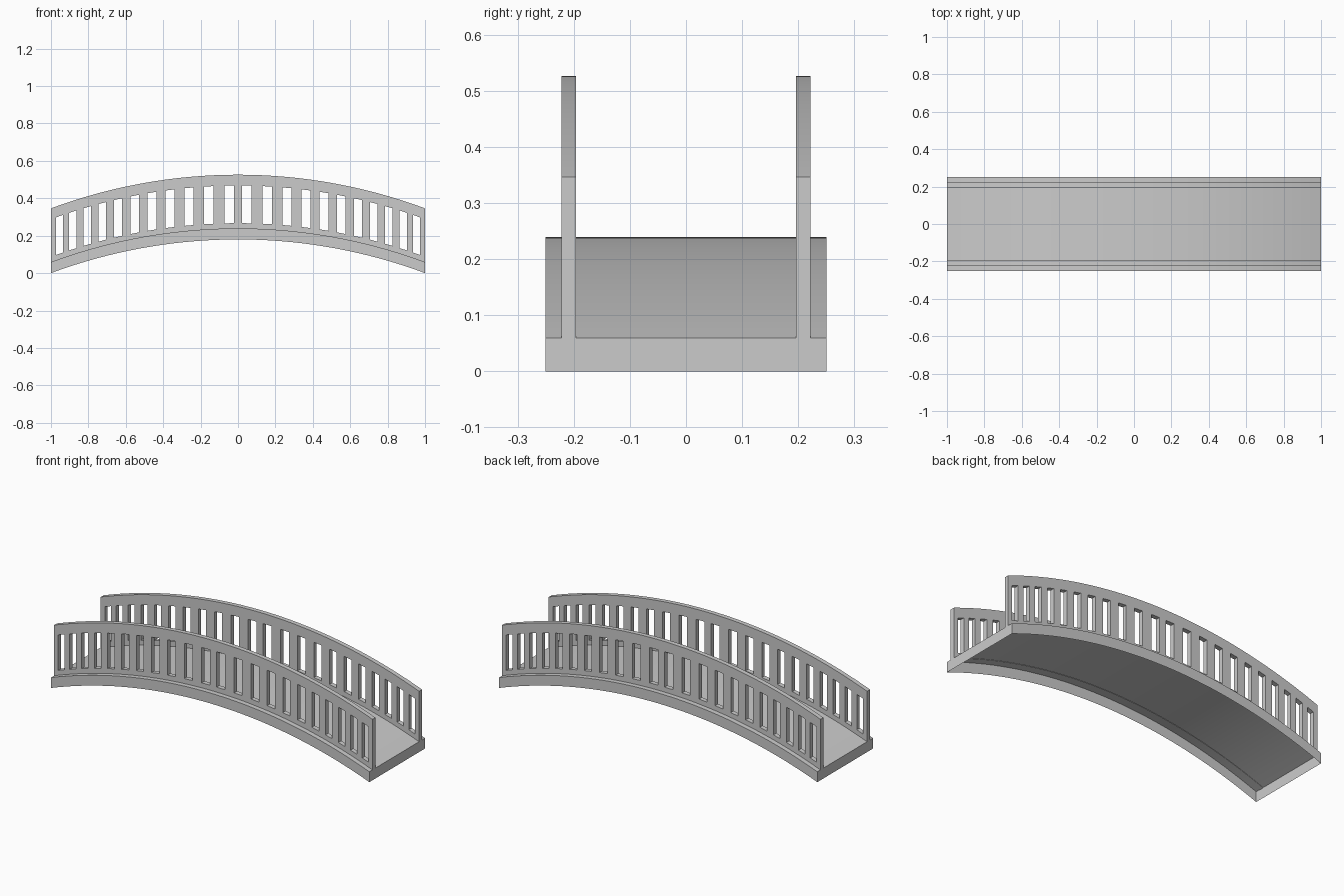
import bpy, bmesh, math

if "Cube" in bpy.data.objects:
    bpy.data.objects.remove(bpy.data.objects["Cube"])

R = 2.868          # radius of the arch: 0.18 rise over a half span of 1


def drop(x):
    return math.sqrt(R * R - x * x) - R


def arched_panel(name, xs, levels, solid, y0, y1, open_below=False):
    """Arched panel in the xz plane, with cells left open where solid() is False, extruded in y."""
    bm = bmesh.new()
    cols = [[bm.verts.new((x, y0, z + drop(x))) for z in levels] for x in xs]
    for i in range(len(xs) - 1):
        for j in range(len(levels) - 1):
            if solid(i, j):
                bm.faces.new((cols[i][j], cols[i + 1][j], cols[i + 1][j + 1], cols[i][j + 1]))
    ret = bmesh.ops.extrude_face_region(bm, geom=bm.faces[:], use_keep_orig=True)
    moved = [v for v in ret["geom"] if isinstance(v, bmesh.types.BMVert)]
    bmesh.ops.translate(bm, verts=moved, vec=(0, y1 - y0, 0))
    bmesh.ops.recalc_face_normals(bm, faces=bm.faces[:])
    if open_below:
        bm.normal_update()
        under = [f for f in bm.faces if f.normal.z < -0.5]
        bmesh.ops.delete(bm, geom=under, context='FACES')
    mesh = bpy.data.meshes.new(name)
    bm.to_mesh(mesh)
    bm.free()
    obj = bpy.data.objects.new(name, mesh)
    bpy.context.collection.objects.link(obj)
    bpy.ops.object.select_all(action='DESELECT')
    obj.select_set(True)
    bpy.context.view_layer.objects.active = obj
    bpy.ops.object.shade_smooth_by_angle(angle=math.radians(30))
    return obj


# Arched walkway: a shell with side and end skirts, hollow underneath
deck_xs = [-1 + i / 20 for i in range(41)]
arched_panel("deck", deck_xs, [0.18, 0.239], lambda i, j: True, -0.25, 0.25, open_below=True)

# Railing openings: eleven per half, closer together towards the ends
half = []
for i in range(11):
    c = 0.047 + 0.1115 * i - 0.00207 * i * i
    w = 0.026 - 0.0007 * i
    half += [c - w, c + w]
half.append(1.0)
rail_xs = [-x for x in reversed(half)] + half

# Railing: bottom rail, balusters and handrail; odd columns are the gaps
rail = arched_panel("railing", rail_xs, [0.237, 0.267, 0.468, 0.526],
                    lambda i, j: j != 1 or i % 2 == 0, -0.222, -0.196)
mirror = rail.modifiers.new("other_side", 'MIRROR')
mirror.use_axis = (False, True, False)
